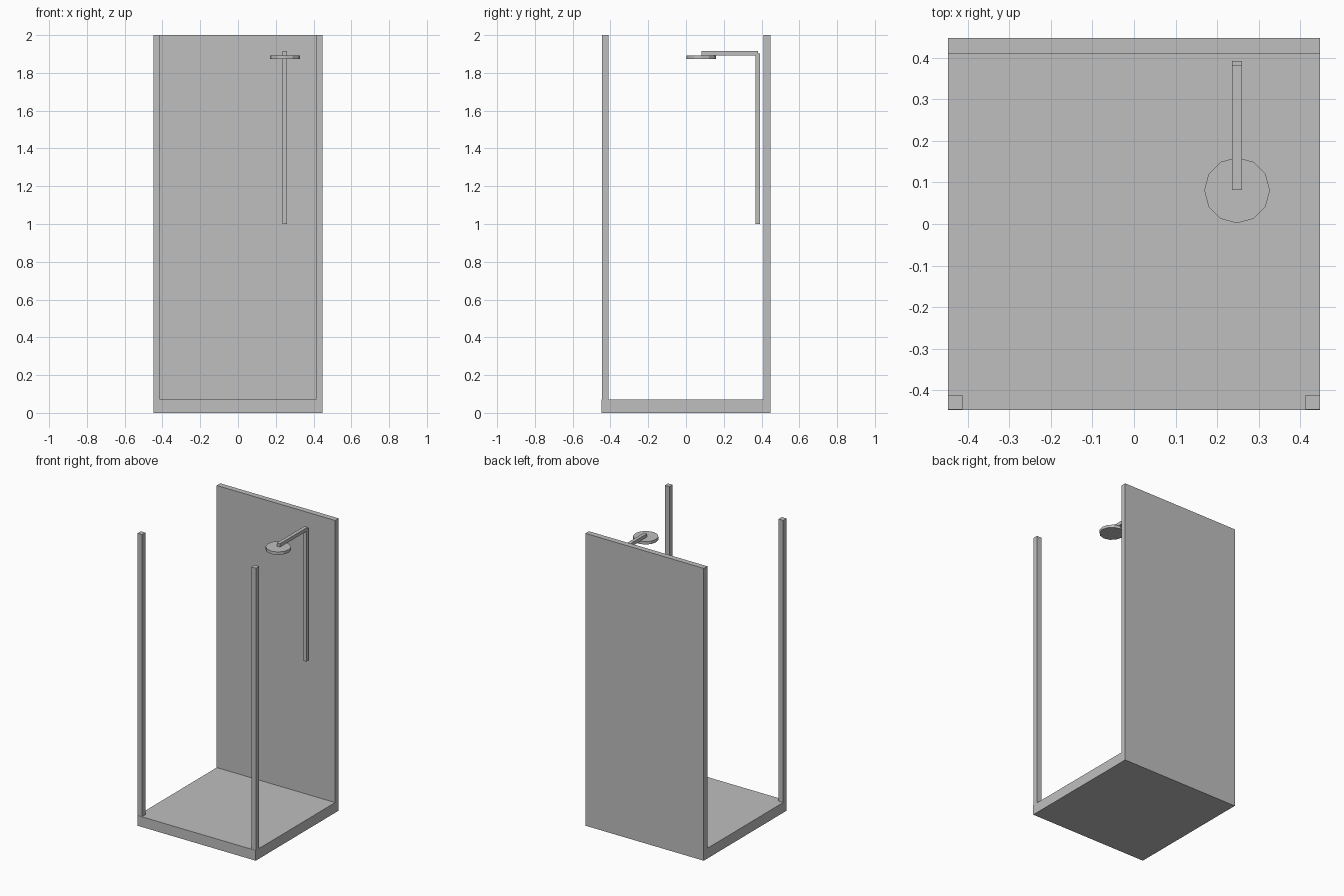
import bpy

if "Cube" in bpy.data.objects:
    bpy.data.objects.remove(bpy.data.objects["Cube"], do_unlink=True)

grey = bpy.data.materials.new("plain grey")
grey.use_nodes = True
colour = (0.52, 0.52, 0.52, 1)
grey.diffuse_color = colour
grey.node_tree.nodes["Principled BSDF"].inputs["Base Color"].default_value = colour


def prism(name, outline, axis, low, high):
    """Extrude a closed outline along x (axis 0) or z (axis 2)."""
    n = len(outline)
    ends = [low, high]
    verts = [(e, a, b) if axis == 0 else (a, b, e) for e in ends for a, b in outline]
    faces = [tuple(reversed(range(n))), tuple(range(n, 2 * n))]
    faces += [(i, (i + 1) % n, (i + 1) % n + n, i + n) for i in range(n)]
    mesh = bpy.data.meshes.new(name)
    mesh.from_pydata(verts, [], faces)
    mesh.materials.append(grey)
    obj = bpy.data.objects.new(name, mesh)
    bpy.context.collection.objects.link(obj)
    return obj


def box(name, x, y, z):
    outline = [(x[0], y[0]), (x[1], y[0]), (x[1], y[1]), (x[0], y[1])]
    return prism(name, outline, 2, *z)


half, floor, top = 0.448, 0.07, 2.0

# Tray and back wall share one L-shaped side profile
prism("tray_and_back_wall",
      [(-half, 0), (half, 0), (half, top), (0.41, top), (0.41, floor), (-half, floor)],
      0, -half, half)

# Front corner posts
for side, name in ((1, "left_post"), (-1, "right_post")):
    x = sorted((side * half, side * (half - 0.035)))
    box(name, x, (-0.446, -0.411), (floor, top))

# Riser pipe, overhead arm and twelve-sided shower head
pipe_x = (0.236, 0.26)
box("riser_pipe", pipe_x, (0.368, 0.392), (1.0, 1.903))
box("shower_arm", pipe_x, (0.082, 0.381), (1.891, 1.915))
bpy.ops.mesh.primitive_cylinder_add(vertices=12, radius=0.079, depth=0.02,
                                    location=(0.248, 0.081, 1.883))
head = bpy.context.object
head.name = "shower_head"
head.data.materials.append(grey)
